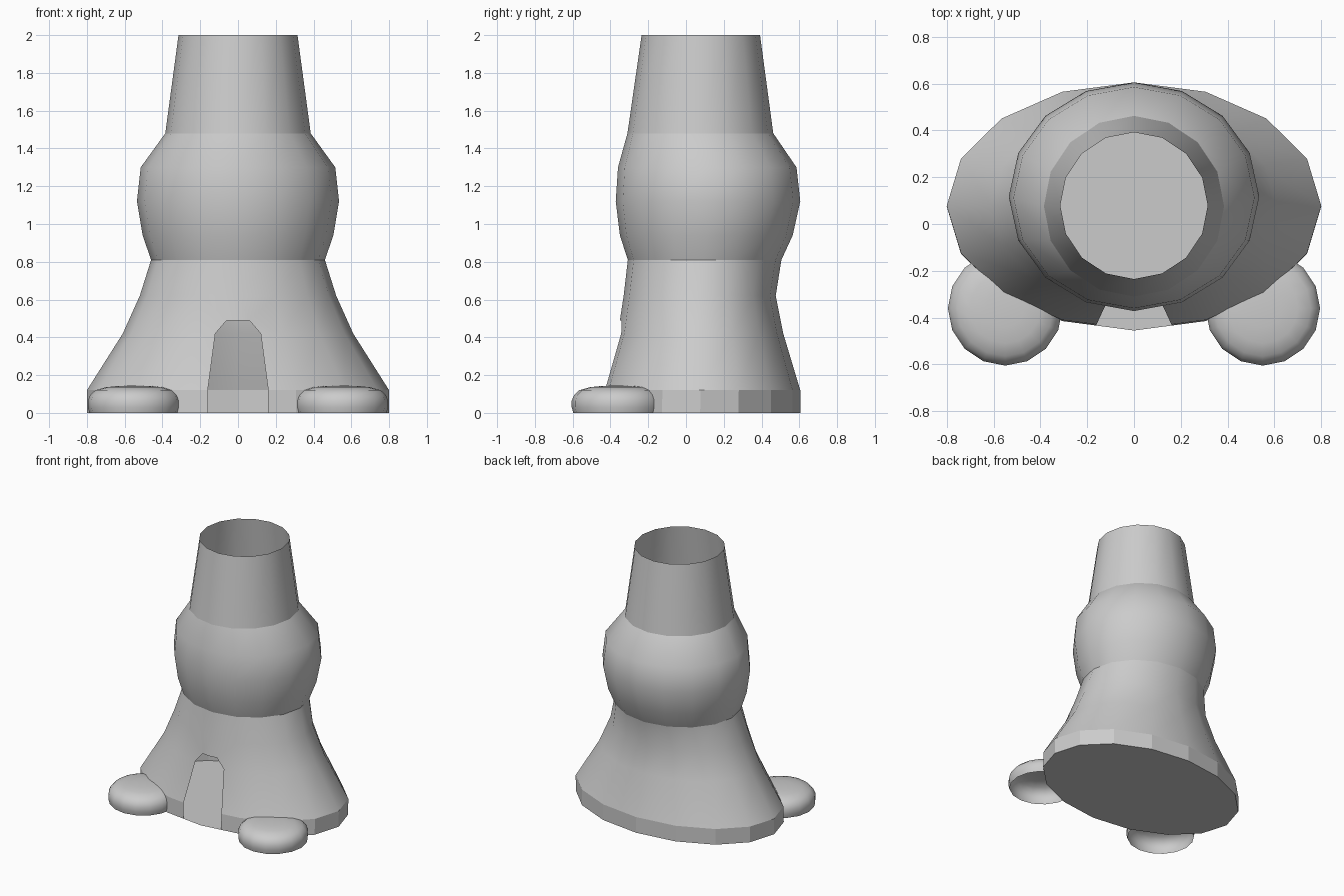
import bpy, bmesh, math

if "Cube" in bpy.data.objects:
    bpy.data.objects.remove(bpy.data.objects["Cube"])

N = 16  # sides around every round part


def ring_points(z, rx, y0, y1):
    """Elliptical ring, first point at the front (-y)."""
    cy, ry = (y0 + y1) / 2, (y1 - y0) / 2
    return [(rx * math.sin(2 * math.pi * i / N),
             cy - ry * math.cos(2 * math.pi * i / N), z) for i in range(N)]


def loft(bm, rings, skip=()):
    """Bridge successive rings; skip holds (level, side) faces left open."""
    for k in range(len(rings) - 1):
        for i in range(N):
            j = (i + 1) % N
            if (k, i) not in skip:
                bm.faces.new((rings[k][i], rings[k][j], rings[k + 1][j], rings[k + 1][i]))


def finish(bm, name, sharp_z=()):
    bmesh.ops.delete(bm, geom=[v for v in bm.verts if not v.link_faces], context='VERTS')
    bmesh.ops.recalc_face_normals(bm, faces=bm.faces[:])
    for f in bm.faces:
        f.smooth = True
    for e in bm.edges:
        za, zb = e.verts[0].co.z, e.verts[1].co.z
        if any(abs(za - z) < 1e-4 and abs(zb - z) < 1e-4 for z in sharp_z):
            e.smooth = False
        elif sharp_z and max(za, zb) < 0.13:
            e.smooth = False
    me = bpy.data.meshes.new(name)
    bm.to_mesh(me)
    bm.free()
    ob = bpy.data.objects.new(name, me)
    bpy.context.collection.objects.link(ob)
    return ob


# Tower shell: z, half width, front y, back y
profile = [(0, 0.80, -0.455, 0.605), (0.12, 0.80, -0.45, 0.605),
           (0.42, 0.61, -0.36, 0.515), (0.62, 0.52, -0.33, 0.475),
           (0.81, 0.46, -0.308, 0.505), (0.94, 0.505, -0.35, 0.565),
           (1.12, 0.535, -0.372, 0.605), (1.30, 0.515, -0.36, 0.585),
           (1.48, 0.385, -0.31, 0.462), (2.0, 0.315, -0.235, 0.392)]
bm = bmesh.new()
rings = [[bm.verts.new(p) for p in ring_points(*r)] for r in profile]
loft(bm, rings, {(k, i) for k in range(3) for i in (0, N - 1)})

# Doorway: open wall framed by a tapering arch
arch_mid = bm.verts.new((0, -0.35, 0.49))
for col in (1, N - 1):
    jamb = []
    for k, x in enumerate((0.16, 0.16, 0.12)):
        a, b = rings[k][0].co, rings[k][col].co
        jamb.append(bm.verts.new(a.lerp(b, x / abs(b.x))))
    s = 1 if col == 1 else -1
    shoulder = bm.verts.new((s * 0.06, -0.342, 0.49))
    for k in (0, 1):
        bm.faces.new((rings[k][col], jamb[k], jamb[k + 1], rings[k + 1][col]))
    bm.faces.new((rings[2][col], jamb[2], shoulder, rings[3][col]))
    bm.faces.new((shoulder, arch_mid, rings[3][0], rings[3][col]))
finish(bm, "tower_shell", (0.12, 0.81, 1.48))

# Floor
bm = bmesh.new()
bm.faces.new([bm.verts.new(p) for p in ring_points(*profile[0])])
floor = finish(bm, "floor")

# Rounded feet, hollow underneath
foot_profile = [(0, 0.237), (0.03, 0.245), (0.065, 0.245), (0.095, 0.232),
                (0.12, 0.205), (0.136, 0.15), (0.143, 0.08)]
for side, name in ((-1, "left_foot"), (1, "right_foot")):
    bm = bmesh.new()
    rings = [[bm.verts.new(p) for p in ring_points(z, r, -r, r)] for z, r in foot_profile]
    loft(bm, rings)
    tip = bm.verts.new((0, 0, 0.145))
    for i in range(N):
        bm.faces.new((rings[-1][i], rings[-1][(i + 1) % N], tip))
    foot = finish(bm, name)
    foot.location = (side * 0.55, -0.36, 0)
